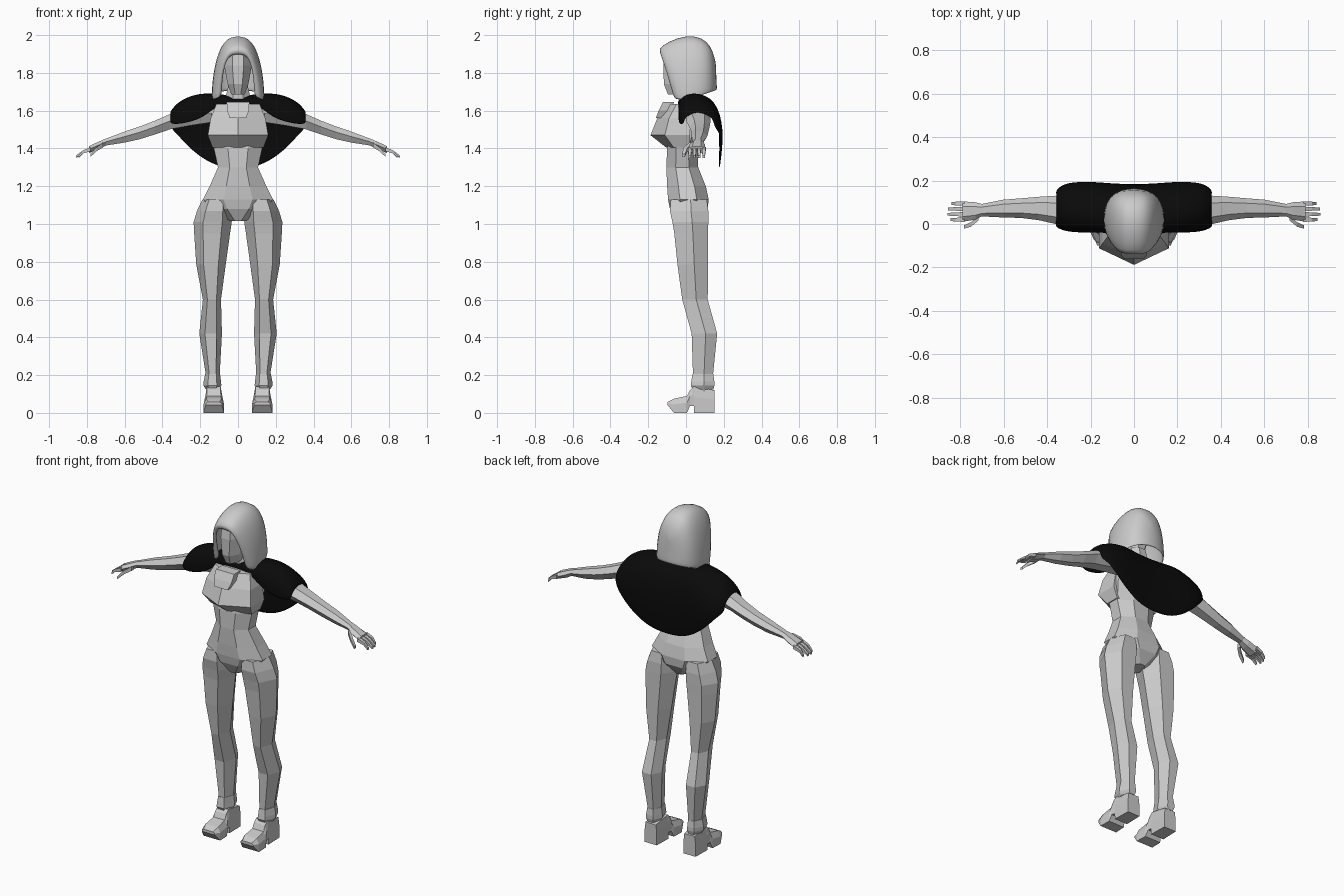
import bpy, bmesh, math
from mathutils import Vector


def material(name, v):
    m = bpy.data.materials.new(name)
    m.diffuse_color = (v, v, v, 1)
    return m


GREY = material("light grey", 0.6)
BLACK = material("black cloth", 0.003)


def loft(name, rings, mat=GREY, mirror=False, closed=True, smooth=False):
    """Join a list of point rings with quads; closed rings are capped."""
    bm = bmesh.new()
    vs = [[bm.verts.new(p) for p in r] for r in rings]
    n = len(rings[0])
    for a, b in zip(vs, vs[1:]):
        for i in range(n if closed else n - 1):
            j = (i + 1) % n
            bm.faces.new((a[i], a[j], b[j], b[i]))
    if closed:
        bm.faces.new(vs[0])
        bm.faces.new(vs[-1])
    else:
        bmesh.ops.remove_doubles(bm, verts=bm.verts, dist=0.0005)
    bmesh.ops.recalc_face_normals(bm, faces=bm.faces)
    for f in bm.faces:
        f.smooth = smooth
    me = bpy.data.meshes.new(name)
    bm.to_mesh(me)
    bm.free()
    me.materials.append(mat)
    ob = bpy.data.objects.new(name, me)
    bpy.context.collection.objects.link(ob)
    if mirror:
        ob.modifiers.new("mirror", 'MIRROR').use_clip = False
    return ob


# Unit cross-sections: flat-fronted octagon and six-sided limb
K = 1 / math.cos(math.pi / 8)
OCT = [(K * math.cos(math.pi * (i + .5) / 4), K * math.sin(math.pi * (i + .5) / 4)) for i in range(8)]
HEX = [(1, .1), (.5, 1), (-.5, 1), (-1, .1), (-.5, -1), (.5, -1)]


def level(shape, z, x0, x1, y0, y1):
    cx, cy, rx, ry = (x0 + x1) / 2, (y0 + y1) / 2, (x1 - x0) / 2, (y1 - y0) / 2
    return [(cx + rx * u, cy + ry * v, z) for u, v in shape]


# Torso and neck: z, half width, front, back
torso = [(1.015, .04, -.05, .07), (1.08, .14, -.085, .115), (1.13, .185, -.095, .12),
         (1.2, .15, -.1, .105), (1.3, .106, -.104, .065), (1.4, .128, -.1, .06),
         (1.5, .145, -.08, .09), (1.6, .14, -.05, .12), (1.65, .07, -.03, .09), (1.74, .05, -.03, .07)]
loft("torso", [level(OCT, z, -w, w, f, b) for z, w, f, b in torso])

# Head with narrow chin
head = [(1.685, .035, -.095, .02), (1.74, .055, -.117, .06), (1.84, .073, -.12, .1),
        (1.9, .07, -.112, .1), (1.94, .04, -.08, .08)]
loft("head", [level(OCT, z, -w, w, f, b) for z, w, f, b in head])

# Pointed chest piece: z, half width, side front, centre front
chest = [(1.405, .135, -.065, -.105), (1.47, .16, -.112, -.188),
         (1.56, .145, -.09, -.152), (1.635, .115, -.05, -.118)]
loft("chest", [[(-w, .02, z), (-w, s, z), (0, f, z), (w, s, z), (w, .02, z)] for z, w, s, f in chest])

# Small plate at the collar
loft("collar_plate", [[(-w, f + .06, z), (-w, f, z), (w, f, z), (w, f + .06, z)]
                      for z, w, f in ((1.56, .043, -.16), (1.6, .058, -.145), (1.645, .06, -.122))])

# Legs: z, inner, outer, front, back
leg = [(.1, .1, .165, .045, .135), (.2, .097, .17, .037, .143), (.42, .085, .205, .03, .165),
       (.6, .09, .186, -.02, .115), (.785, .065, .221, -.045, .116), (.95, .042, .232, -.062, .117),
       (1.01, .033, .235, -.072, .118), (1.07, .035, .217, -.085, .118), (1.13, .045, .188, -.08, .11)]
loft("leg", [level(HEX, *r) for r in leg], mirror=True)

# Ankle cuffs
cuff = [(.125, .1, .17, .035, .145), (.145, .088, .183, .025, .15),
        (.165, .09, .182, .028, .15), (.205, .095, .174, .034, .145)]
loft("ankle_cuff", [level(HEX, *r) for r in cuff], mirror=True)

# Heeled shoes: y, bottom, top, lower and upper half width
shoe = [(-.098, .042, .058, .042, .03), (-.064, 0, .075, .055, .04), (.005, 0, .09, .052, .037),
        (.02, .036, .12, .046, .036), (.041, .036, .14, .043, .036), (.043, 0, .14, .043, .036),
        (.15, 0, .12, .04, .034)]
SHOE_X = .128
loft("shoe", [[(SHOE_X - a, y, b), (SHOE_X + a, y, b), (SHOE_X + a, y, b + .6 * (t - b)),
               (SHOE_X + c, y, t), (SHOE_X - c, y, t), (SHOE_X - a, y, b + .6 * (t - b))]
              for y, b, t, a, c in shoe], mirror=True)

# Arms with palms: x, front, back, bottom, top
arm = [(.12, .0, .12, 1.54, 1.63), (.25, 0, .13, 1.52, 1.635), (.36, .0, .13, 1.5, 1.583),
       (.44, .018, .125, 1.473, 1.548), (.52, .028, .118, 1.448, 1.517), (.6, .03, .112, 1.43, 1.49),
       (.7, .035, .092, 1.415, 1.452), (.73, .02, .1, 1.398, 1.44), (.79, .01, .104, 1.375, 1.412)]
loft("arm", [[(x, (f + b) / 2 + (b - f) / 2 * u, (l + h) / 2 + (h - l) / 2 * v * .97)
              for u, v in HEX] for x, f, b, l, h in arm], mirror=True)


# Fingers and thumb: tapered square rods
def digit(name, pts, r):
    rings = []
    for k, p in enumerate(pts):
        s = r * (1 - .2 * k)
        rings.append([Vector(p) + Vector((0, a * s, b * s))
                      for a, b in ((1, 1), (-1, 1), (-1, -1), (1, -1))])
    loft(name, rings, mirror=True)


for i, reach in enumerate((.845, .857, .855, .84)):
    y = .02 + i * .0247
    digit("finger", [(.78, y, 1.396), (.82, y, 1.382), (reach, y, 1.357)], .0105)
digit("thumb", [(.715, .03, 1.418), (.75, -.002, 1.395), (.782, -.014, 1.362)], .013)

# Hood: arches from front lip to back; y at base, y at top, half width, base z, top z, squareness
hood = [(-.05, -.125, .082, 1.685, 1.895, .6), (-.07, -.155, .1, 1.665, 1.925, .65),
        (-.045, -.09, .134, 1.655, 1.97, .8), (.02, 0, .142, 1.655, 2.002, .8),
        (.08, .085, .135, 1.68, 1.99, .75), (.13, .13, .11, 1.695, 1.945, .7),
        (.158, .152, .06, 1.705, 1.885, .7), (.167, .16, 0, 1.71, 1.83, .7)]
rings = []
for yb, yt, w, zb, zt, p in hood:
    ring = []
    for i in range(17):
        t = math.pi * i / 16
        c, s = math.cos(t), math.sin(t)
        ring.append((math.copysign(w * abs(c) ** p, c), yb + (yt - yb) * s, zb + (zt - zb) * s))
    rings.append(ring)
ob = loft("hood", rings, closed=False, smooth=True)
ob.modifiers.new("thickness", 'SOLIDIFY').thickness = .008
ob.modifiers.new("round", 'SUBSURF').levels = 1
ob.modifiers["round"].render_levels = 1

# Short cape: per x station, (y, z) from front edge over the shoulder to the back hem
cape = [
    (0, [(-.045, 1.64), (-.035, 1.665), (.03, 1.685), (.15, 1.665), (.187, 1.5), (.18, 1.285)]),
    (.1, [(-.045, 1.64), (-.035, 1.67), (.03, 1.695), (.155, 1.665), (.192, 1.5), (.182, 1.295)]),
    (.18, [(-.042, 1.56), (-.03, 1.67), (.04, 1.708), (.165, 1.665), (.2, 1.5), (.187, 1.335)]),
    (.26, [(-.042, 1.535), (-.034, 1.64), (.05, 1.695), (.165, 1.635), (.2, 1.5), (.19, 1.4)]),
    (.325, [(-.034, 1.525), (-.03, 1.6), (.05, 1.66), (.155, 1.605), (.185, 1.54), (.187, 1.475)]),
    (.362, [(-.012, 1.53), (-.014, 1.56), (.055, 1.602), (.135, 1.57), (.148, 1.54), (.155, 1.51)])]
stations = [(-x, p) for x, p in cape[:0:-1]] + cape
ob = loft("cape", [[(x, y, z) for y, z in p] for x, p in stations], BLACK, closed=False, smooth=True)
mod = ob.modifiers.new("thickness", 'SOLIDIFY')
mod.thickness = .008
mod = ob.modifiers.new("round", 'SUBSURF')
mod.levels = mod.render_levels = 2
